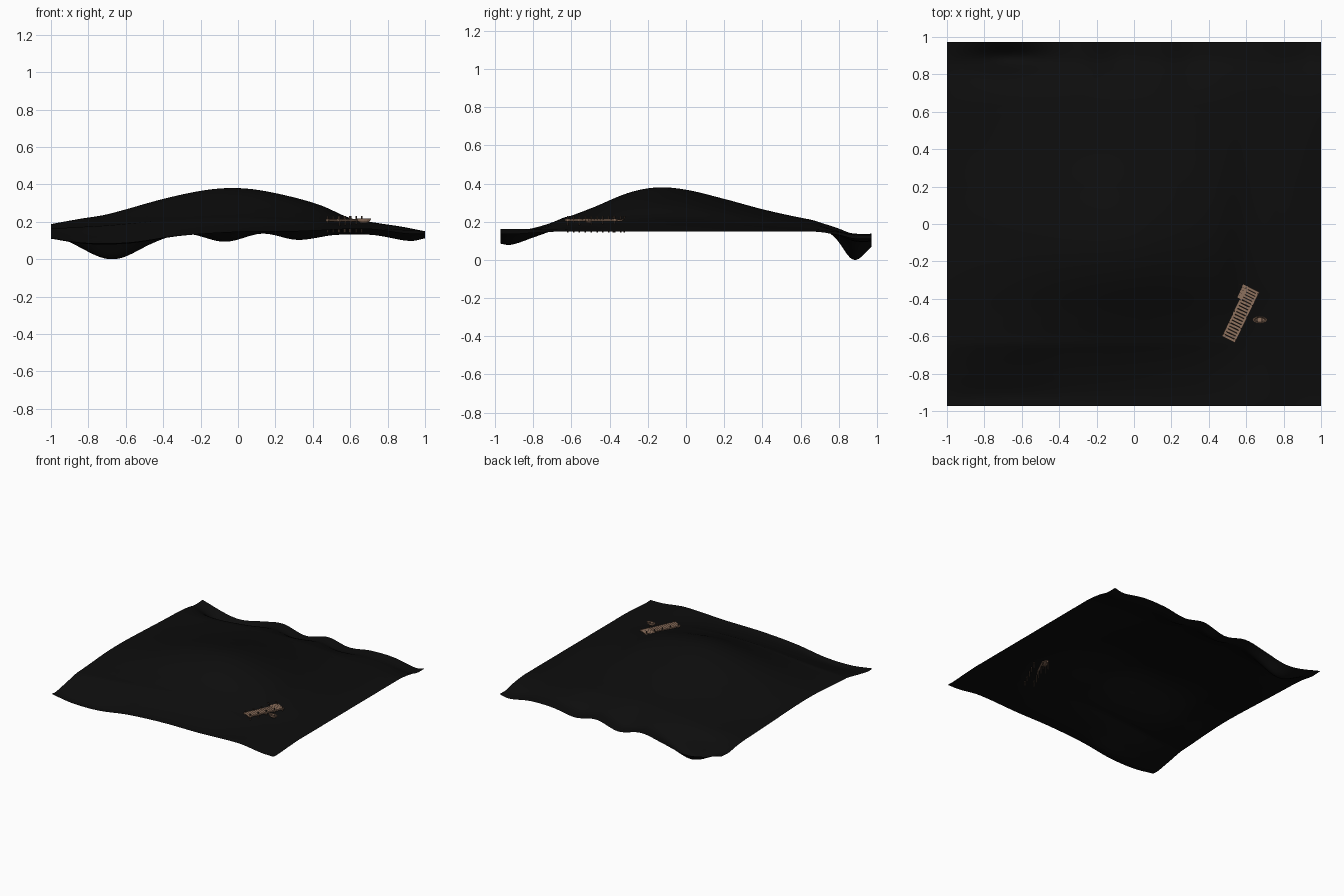
import bpy, bmesh, math
from mathutils import Vector, Matrix

if "Cube" in bpy.data.objects:
    bpy.data.objects.remove(bpy.data.objects["Cube"])


def material(name, rgb):
    m = bpy.data.materials.new(name)
    m.diffuse_color = (*rgb, 1)
    m.use_nodes = True
    m.node_tree.nodes["Principled BSDF"].inputs["Base Color"].default_value = m.diffuse_color
    return m


BLACK = material("black ground", (0.004, 0.004, 0.004))
WOOD = material("brown wood", (0.27, 0.165, 0.11))
DARK = material("dark wood", (0.09, 0.058, 0.04))


def curve(pts, t):
    """Smooth (Hermite) interpolation through (position, value) pairs."""
    if t <= pts[0][0]:
        return pts[0][1]
    if t >= pts[-1][0]:
        return pts[-1][1]
    n = len(pts)

    def slope(k):
        a, b = pts[max(k - 1, 0)], pts[min(k + 1, n - 1)]
        return (b[1] - a[1]) / (b[0] - a[0])
    for k in range(n - 1):
        (x0, v0), (x1, v1) = pts[k], pts[k + 1]
        if t <= x1:
            h = x1 - x0
            u = (t - x0) / h
            return ((2*u**3 - 3*u*u + 1) * v0 + (u**3 - 2*u*u + u) * h * slope(k)
                    + (3*u*u - 2*u**3) * v1 + (u**3 - u*u) * h * slope(k + 1))


def finish(bm, name, mat, smooth=False):
    me = bpy.data.meshes.new(name)
    bm.to_mesh(me)
    bm.free()
    me.materials.append(mat)
    for p in me.polygons:
        p.use_smooth = smooth
    ob = bpy.data.objects.new(name, me)
    bpy.context.collection.objects.link(ob)
    return ob


# Hill profiles seen from the front and from the side
ACROSS = [(-1, .188), (-.85, .215), (-.7, .24), (-.4, .322), (-.2, .365), (-.05, .38), (.1, .371),
          (.3, .33), (.45, .285), (.6, .22), (.75, .193), (.87, .175), (1, .15)]
ALONG = [(-.98, .165), (-.85, .185), (-.65, .218), (-.5, .27), (-.3, .352), (-.15, .38), (0, .368),
         (.2, .32), (.4, .266), (.6, .222), (.8, .19), (.9, .16), (.98, .15)]
# Wavy front and back borders
FRONT = [(-1, .11), (-.81, .082), (-.58, .085), (-.31, .125), (0, .146), (.33, .15),
         (.69, .163), (.89, .138), (1, .135)]
BACK = [(-1, .14), (-.85, .11), (-.67, .10), (-.45, .118), (-.27, .137), (-.07, .094), (.13, .137),
        (.32, .104), (.52, .13), (.72, .13), (.92, .098), (1, .112)]
FRONT_MIX = [(-.98, .9), (-.92, 1), (-.8, .55), (-.65, 0), (-.6, 0)]
BACK_MIX = [(.6, 0), (.68, .05), (.8, .45), (.88, .95), (.98, 1)]


def base_height(x, y):
    z = .15 + (curve(ACROSS, x) - .15) * (curve(ALONG, y) - .15) / .23
    if y < 0:
        w, e = curve(FRONT_MIX, y), curve(FRONT, x)
    else:
        w, e = curve(BACK_MIX, y), curve(BACK, x)
    return z * (1 - w) + e * w


DIP = base_height(-.67, .88)


def height(x, y):
    dip = math.exp(-((x + .67) / .2) ** 2 - ((y - .88) / .085) ** 2)
    return max(0, base_height(x, y) - DIP * dip)


# Ground sheet
bm = bmesh.new()
N = 120
bmesh.ops.create_grid(bm, x_segments=N, y_segments=N, size=1)
for v in bm.verts:
    x, y = v.co.x, v.co.y * .972
    v.co = Vector((x, y, height(x, y)))
finish(bm, "ground", BLACK, True)

# Pier frame: l runs along the pier, s across it
ORIGIN = Vector((.505, -.6175, 0))
ALONG_DIR = Vector((.434, .901, 0)).normalized()
PIER = Matrix.Translation(ORIGIN) @ Matrix.Rotation(math.atan2(ALONG_DIR.y, ALONG_DIR.x), 4, 'Z')
DECK = .209


def box(bm, frame, l0, l1, s0, s1, z0, z1):
    """Box in a local frame, s positive to the right of l."""
    m = (frame @ Matrix.Translation(((l0 + l1) / 2, -(s0 + s1) / 2, (z0 + z1) / 2))
         @ Matrix.Diagonal((l1 - l0, s1 - s0, z1 - z0, 1)))
    bmesh.ops.create_cube(bm, size=1, matrix=m)


# Deck planks: narrow walkway, then a wider end platform
bm = bmesh.new()
STEP = .0172
for k in range(13):
    box(bm, PIER, k * STEP, k * STEP + .0145, -.039, .039, DECK, DECK + .005)
for k in range(5):
    l = .2236 + k * .0155
    box(bm, PIER, l, l + .0145, -.075, .039, DECK, DECK + .005)
finish(bm, "pier_planks", WOOD)

# Long beams along the deck edges
bm = bmesh.new()
for s in (-.033, .033):
    box(bm, PIER, 0, .3, s - .006, s + .006, DECK - .006, DECK)
box(bm, PIER, .222, .3, -.075, -.063, DECK - .006, DECK)
finish(bm, "pier_beams", WOOD)

# Posts, poking above the deck and through the ground
bm = bmesh.new()
spots = [(l, s) for l in (.015, .083, .151, .219, .288) for s in (-.036, .036)]
spots += [(.228, -.071), (.292, -.071)]
for l, s in spots:
    box(bm, PIER, l - .003, l + .003, s - .003, s + .003, .143, .23)
finish(bm, "pier_posts", DARK)

# Small rowing boat beside the pier: open hull from pointed rings
BOAT = Matrix.Translation((.673, -.512, .19))
bm = bmesh.new()
rings = []
for scale, z in ((.45, .004), (.85, .014), (1, .027), (.82, .027), (.62, .010)):
    ring = []
    for k in range(12):
        a = 2 * math.pi * k / 12
        ring.append(bm.verts.new(BOAT @ Vector((.039 * scale * math.cos(a),
                                                .019 * scale * math.sin(a), z))))
    rings.append(ring)
for a, b in zip(rings, rings[1:]):
    for k in range(12):
        j = (k + 1) % 12
        bm.faces.new((a[k], a[j], b[j], b[k]))
bm.faces.new(rings[0][::-1])
bm.faces.new(rings[-1])
finish(bm, "boat_hull", WOOD)

# Boat seats
bm = bmesh.new()
for l in (-.016, .012):
    box(bm, BOAT, l - .003, l + .003, -.015, .015, .021, .024)
finish(bm, "boat_seats", DARK)
